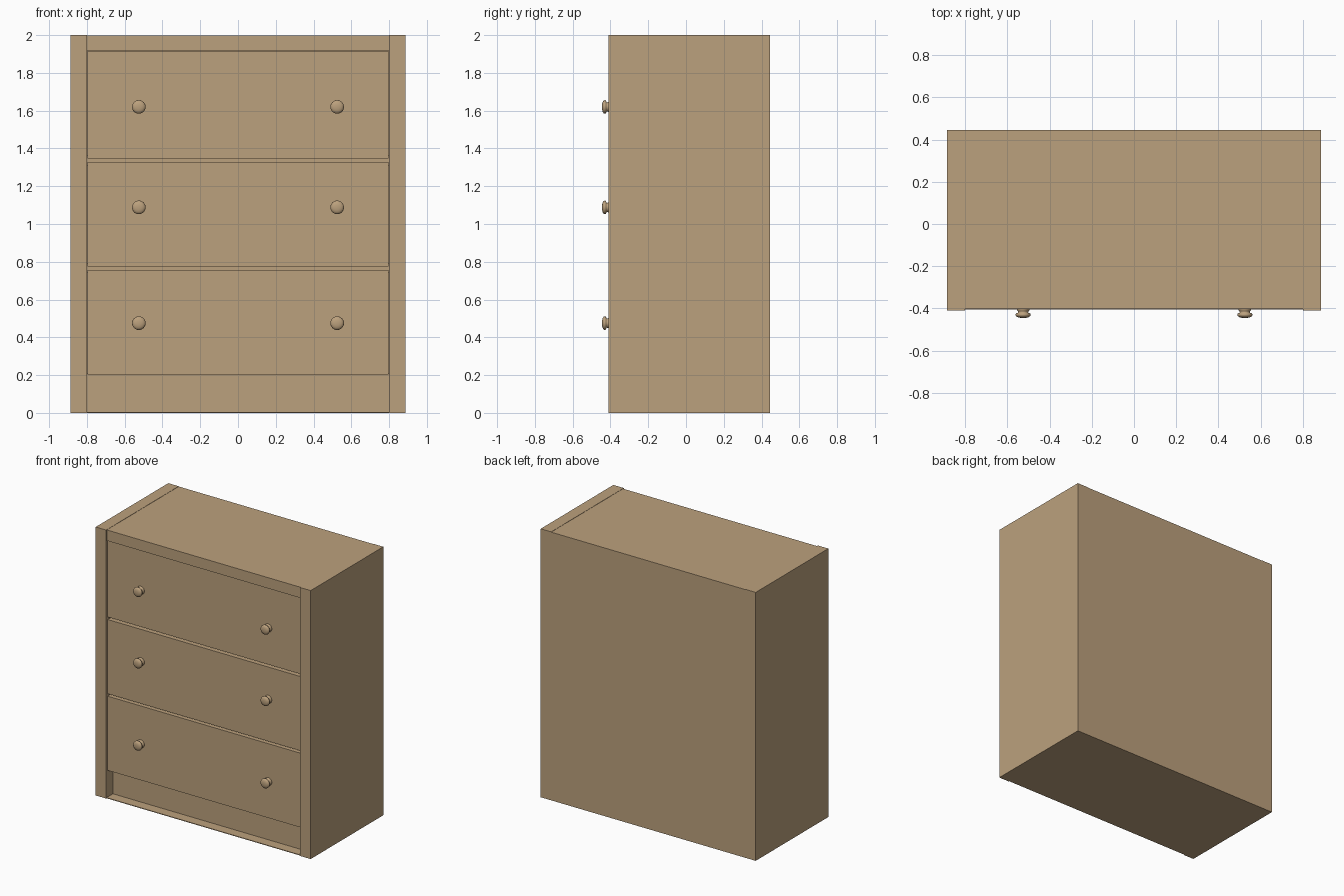
import bpy, bmesh, math
from mathutils import Matrix

if "Cube" in bpy.data.objects:
    bpy.data.objects.remove(bpy.data.objects["Cube"])

wood = bpy.data.materials.new("light_wood")
wood.diffuse_color = (0.50, 0.355, 0.205, 1)
wood.use_nodes = True
wood.node_tree.nodes["Principled BSDF"].inputs["Base Color"].default_value = wood.diffuse_color


def finish(name, bm):
    me = bpy.data.meshes.new(name)
    bmesh.ops.recalc_face_normals(bm, faces=bm.faces)
    bm.to_mesh(me)
    bm.free()
    me.materials.append(wood)
    ob = bpy.data.objects.new(name, me)
    bpy.context.collection.objects.link(ob)
    return ob


def box(name, x0, x1, y0, y1, z0, z1):
    bm = bmesh.new()
    size = Matrix.Diagonal((x1 - x0, y1 - y0, z1 - z0, 1))
    centre = Matrix.Translation(((x0 + x1) / 2, (y0 + y1) / 2, (z0 + z1) / 2))
    bmesh.ops.create_cube(bm, size=1, matrix=centre @ size)
    return finish(name, bm)


def knob(name, x, z):
    # turned profile: (radius, y) spun about the y axis
    profile = [(0.030, -0.393), (0.030, -0.408), (0.025, -0.413), (0.024, -0.420),
               (0.034, -0.424), (0.036, -0.430), (0.034, -0.436), (0.024, -0.442),
               (0.012, -0.4445), (0.0, -0.445)]
    bm = bmesh.new()
    vs = [bm.verts.new((r, y, 0)) for r, y in profile]
    es = [bm.edges.new(p) for p in zip(vs, vs[1:])]
    bmesh.ops.spin(bm, geom=vs + es, cent=(0, 0, 0), axis=(0, 1, 0),
                   angle=math.tau, steps=32)
    bmesh.ops.remove_doubles(bm, verts=bm.verts, dist=1e-5)
    ob = finish(name, bm)
    ob.location = (x, 0, z)
    for p in ob.data.polygons:
        p.use_smooth = True


W, IN = 0.886, 0.80       # outer and inner half widths
FRONT, BACK = -0.41, 0.445

# carcass
for side, s in (("left", -1), ("right", 1)):
    a, b = sorted((s * IN, s * W))
    box(side + "_side_panel", a, b, FRONT, BACK, 0, 2)
box("top_panel", -IN, IN, -0.402, BACK, 1.918, 1.998)
box("back_panel", -IN, IN, 0.425, BACK, 0, 1.918)
box("bottom_panel", -IN, IN, -0.405, 0.425, 0, 0.005)
box("kick_board", -IN, IN, -0.33, -0.31, 0.005, 0.21)

# drawers, each with a front, a box behind it and two knobs
drawers = [("lower", 0.204, 0.757, 0.475), ("middle", 0.775, 1.328, 1.088),
           ("upper", 1.347, 1.916, 1.62)]
for name, z0, z1, kz in drawers:
    box(name + "_drawer_front", -IN + 0.002, IN - 0.002, -0.394, -0.33, z0, z1)
    for side, s in (("left", -1), ("right", 1)):
        knob(f"{name}_{side}_knob", s * 0.525, kz)

# rails closing the gaps between drawers
for i, (z0, z1) in enumerate(((0.74, 0.79), (1.31, 1.365))):
    box(f"drawer_rail_{i + 1}", -IN, IN, -0.33, 0.425, z0, z1)
